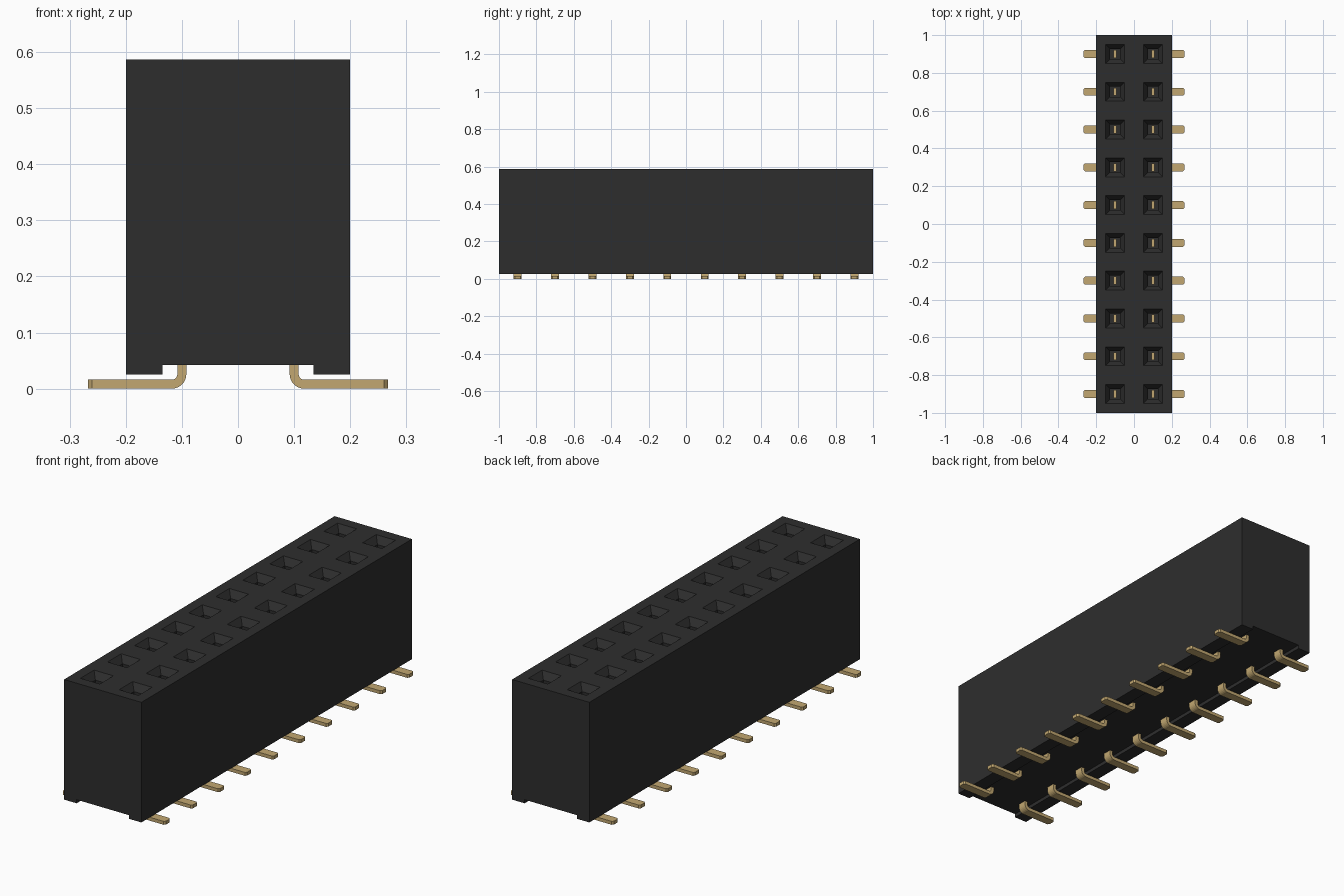
import bpy, bmesh, math

cube = bpy.data.objects.get("Cube")
if cube:
    bpy.data.objects.remove(cube, do_unlink=True)


def material(name, rgb, rough):
    m = bpy.data.materials.new(name)
    m.use_nodes = True
    m.diffuse_color = (*rgb, 1)
    bsdf = m.node_tree.nodes["Principled BSDF"]
    bsdf.inputs["Base Color"].default_value = (*rgb, 1)
    bsdf.inputs["Roughness"].default_value = rough
    return m


black = material("black plastic", (0.027, 0.027, 0.027), 0.6)
gold = material("gold metal", (0.54, 0.39, 0.165), 0.4)


def finish(bm, name, mat):
    bmesh.ops.recalc_face_normals(bm, faces=bm.faces[:])
    me = bpy.data.meshes.new(name)
    bm.to_mesh(me)
    bm.free()
    me.materials.append(mat)
    return me


def place(me, name):
    ob = bpy.data.objects.new(name, me)
    bpy.context.collection.objects.link(ob)
    return ob


PITCH, ROWS = 0.2, 10
ROW_Y = [-0.9 + PITCH * i for i in range(ROWS)]
TOP, BOTTOM, CHANNEL = 0.587, 0.025, 0.042
FUNNEL_Z, FLOOR_Z = 0.555, 0.15

# Housing: channelled cross-section run along y, closed by a top grid with sockets
bm = bmesh.new()
half = [(0.2, TOP), (0.2, BOTTOM), (0.135, BOTTOM), (0.135, CHANNEL)]
section = half + [(-x, z) for x, z in reversed(half)]
front = [bm.verts.new((x, -1, z)) for x, z in section]
back = [bm.verts.new((x, 1, z)) for x, z in section]
bm.faces.new(front)
bm.faces.new(back[::-1])
for i in range(len(section) - 1):
    bm.faces.new((front[i], front[i + 1], back[i + 1], back[i]))

xs = [-0.2, -0.15, -0.05, 0.05, 0.15, 0.2]
ys = [-1.0] + [y + s for y in ROW_Y for s in (-0.05, 0.05)] + [1.0]
grid = [[bm.verts.new((x, y, TOP)) for y in ys] for x in xs]
sockets = []
for i in range(len(xs) - 1):
    for j in range(len(ys) - 1):
        f = bm.faces.new((grid[i][j], grid[i + 1][j], grid[i + 1][j + 1], grid[i][j + 1]))
        if i in (1, 3) and j % 2 == 1:
            sockets.append(f)


def sink(face, z, size):
    """Extrude a face down to height z, with the given square size."""
    c = face.calc_center_median()
    new = bmesh.ops.extrude_discrete_faces(bm, faces=[face])["faces"][0]
    for v in new.verts:
        v.co = (c.x + math.copysign(size / 2, v.co.x - c.x),
                c.y + math.copysign(size / 2, v.co.y - c.y), z)
    return new


# Each socket is a tapered mouth above a straight square shaft
for f in sockets:
    sink(sink(f, FUNNEL_Z, 0.054), FLOOR_Z, 0.054)
bmesh.ops.remove_doubles(bm, verts=bm.verts[:], dist=1e-5)
place(finish(bm, "housing", black), "housing")

# Contact: flat strip rising into the socket, bent outward into a solder foot
T, W, R, TIP = 0.016, 0.042, 0.01, 0.267
x_in, x_out = 0.092, 0.108
cx, cz = x_out + R, T + R


def bend(radius, steps=6):
    return [(cx - radius * math.cos(math.pi / 2 * k / steps),
             cz - radius * math.sin(math.pi / 2 * k / steps)) for k in range(steps + 1)]


outline = [(x_in, 0.22)] + bend(R + T) + [(TIP, 0), (TIP, T)] + bend(R)[::-1] + [(x_out, 0.22)]
bm = bmesh.new()
near = bm.faces.new([bm.verts.new((x, -W / 2, z)) for x, z in outline])
ext = bmesh.ops.extrude_face_region(bm, geom=[near], use_keep_orig=True)
for v in ext["geom"]:
    if isinstance(v, bmesh.types.BMVert):
        v.co.y = W / 2
# Trim the two upright corners of the foot tip
tip_edges = [e for e in bm.edges
             if all(abs(v.co.x - TIP) < 1e-5 for v in e.verts)
             and abs(e.verts[0].co.y - e.verts[1].co.y) < 1e-5]
bmesh.ops.bevel(bm, geom=tip_edges, offset=0.007, segments=1, affect='EDGES')
contact = finish(bm, "contact", gold)

for side, turn in (("left", 0), ("right", math.pi)):
    for n, y in enumerate(ROW_Y, 1):
        ob = place(contact, f"{side}_contact_{n}")
        ob.location.y = y
        ob.rotation_euler.z = turn
